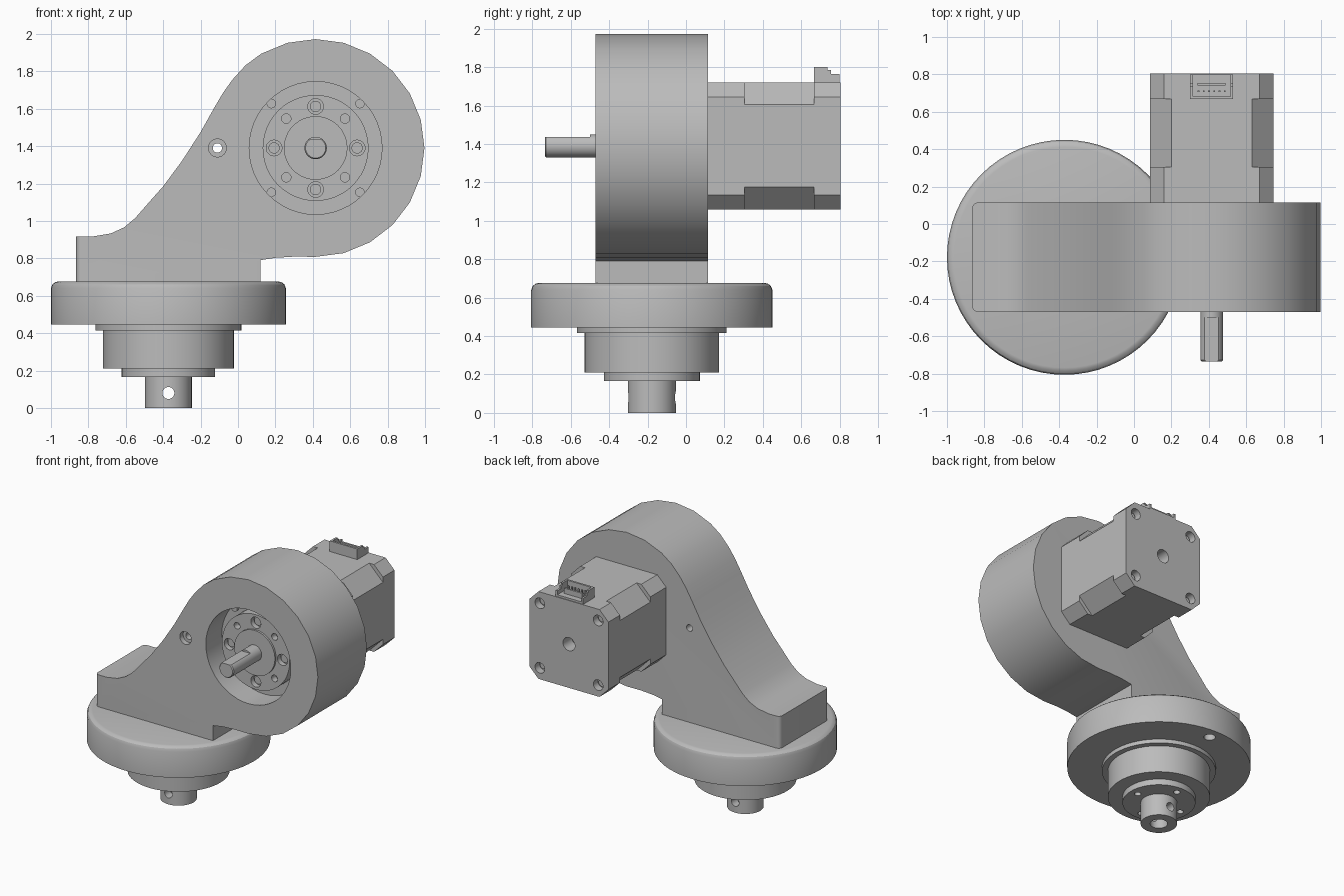
import bpy, bmesh
from math import radians, sin, cos, pi
from mathutils import Matrix, Vector

if "Cube" in bpy.data.objects:
    bpy.data.objects.remove(bpy.data.objects["Cube"], do_unlink=True)

grey = bpy.data.materials.new("light_grey")
grey.use_nodes = True
tone = (0.5, 0.5, 0.5, 1)
grey.diffuse_color = tone
grey.node_tree.nodes["Principled BSDF"].inputs["Base Color"].default_value = tone

CX, CZ = 0.415, 1.39      # drive axis, along y
BX, BY = -0.372, -0.178   # base axis, along z


def finish(name, bm):
    bmesh.ops.recalc_face_normals(bm, faces=bm.faces)
    mesh = bpy.data.meshes.new(name)
    bm.to_mesh(mesh)
    bm.free()
    mesh.materials.append(grey)
    ob = bpy.data.objects.new(name, mesh)
    bpy.context.collection.objects.link(ob)
    return ob


def lathe(name, profile, along_y=False, steps=64, at=None):
    """Turn (radius, height) points about the base or the drive axis."""
    bm = bmesh.new()
    vs = [bm.verts.new((r, 0, h)) for r, h in profile]
    edges = [bm.edges.new(p) for p in zip(vs, vs[1:])]
    bmesh.ops.spin(bm, geom=vs + edges, cent=(0, 0, 0), axis=(0, 0, 1),
                   angle=2 * pi, steps=steps)
    bmesh.ops.remove_doubles(bm, verts=bm.verts, dist=1e-5)
    if along_y:
        x, z = at or (CX, CZ)
        m = Matrix.Translation((x, 0, z)) @ Matrix.Rotation(radians(-90), 4, 'X')
    else:
        x, y = at or (BX, BY)
        m = Matrix.Translation((x, y, 0))
    bm.transform(m)
    return finish(name, bm)


def rod(name, r, a, b, along_y=False, at=None, steps=24):
    return lathe(name, [(0, a), (r, a), (r, b), (0, b)], along_y, steps, at)


def box(name, x0, x1, y0, y1, z0, z1):
    bm = bmesh.new()
    bmesh.ops.create_cube(bm, size=1)
    size = Vector((x1 - x0, y1 - y0, z1 - z0))
    mid = Vector((x0 + x1, y0 + y1, z0 + z1)) / 2
    bm.transform(Matrix.Translation(mid) @ Matrix.Diagonal(size).to_4x4())
    return finish(name, bm)


def prism(name, outline, y0, y1):
    """Extrude an x-z outline along y."""
    bm = bmesh.new()
    face = bm.faces.new([bm.verts.new((x, y0, z)) for x, z in outline])
    new = bmesh.ops.extrude_face_region(bm, geom=[face])["geom"]
    bmesh.ops.translate(bm, vec=(0, y1 - y0, 0),
                        verts=[v for v in new if isinstance(v, bmesh.types.BMVert)])
    return finish(name, bm)


def cut(ob, *cutters):
    bpy.context.view_layer.objects.active = ob
    for c in cutters:
        mod = ob.modifiers.new("cut", 'BOOLEAN')
        mod.operation, mod.solver, mod.object = 'DIFFERENCE', 'EXACT', c
        bpy.ops.object.modifier_apply(modifier=mod.name)
        bpy.data.objects.remove(c, do_unlink=True)


def around(radius, start, cx=CX, cz=CZ):
    return [(cx + radius * cos(radians(start + 90 * i)),
             cz + radius * sin(radians(start + 90 * i))) for i in range(4)]


# Turned base: flange, housing and output shaft
flange = lathe("base_flange", [(0, .445), (.628, .445), (.628, .64), (.62, .661),
                               (.606, .672), (.59, .676), (0, .676)])
cut(flange, rod("hole", .04, .3, .6, at=(BX, BY + .54)))
lathe("base_housing", [(0, .21), (.35, .21), (.35, .415), (.39, .415), (.39, .45), (0, .45)])
cap = rod("output_cap", .25, .165, .215, steps=48)
cut(cap, *[rod("hole", .023, .1, .2, at=p) for p in around(.19, 0, BX, BY)])
output = lathe("output_shaft", [(0, .13), (.06, .13), (.06, 0), (.125, 0), (.125, .17), (0, .17)],
               steps=48)
cut(output, rod("cross_hole", .032, -.4, .1, True, (BX, .08)))

# Curved arm with a round head
outline = [(.12, .67), (.12, .79), (.2, .803), (.3, .809)]
outline += [(CX + .582 * cos(radians(a)), CZ + .582 * sin(radians(a)))
            for a in range(-90, 130, 15)]
outline += [(.04, 1.832), (-.03, 1.755), (-.08, 1.685), (-.13, 1.6), (-.2, 1.475), (-.3, 1.32),
            (-.4, 1.185), (-.48, 1.095), (-.55, 1.015), (-.61, .965), (-.68, .933),
            (-.77, .918), (-.865, .918), (-.865, .67)]
arm = prism("arm", outline, -.47, .115)
bm = bmesh.new()
bm.from_mesh(arm.data)
corners = [e for e in bm.edges if all(v.co.x < -.86 for v in e.verts)
           and abs(e.verts[0].co.z - e.verts[1].co.z) > .1]
bmesh.ops.bevel(bm, geom=corners, offset=.03, segments=4, profile=.5, affect='EDGES')
bm.to_mesh(arm.data)
bm.free()
cut(arm, rod("recess", .355, -.6, -.28, True, steps=48),
    rod("pin_hole", .025, -.6, .3, True, (-.11, CZ)),
    rod("pin_bore", .048, -.6, -.43, True, (-.11, CZ)))

# Drive hub inside the recess
hub = lathe("drive_hub", [(0, -.27), (.283, -.27), (.283, -.38), (.17, -.38),
                          (.17, -.395), (0, -.395)], True, 48)
for p in around(.222, 0):
    cut(hub, rod("bore", .042, -.5, -.34, True, p))
    rod("hub_screw", .03, -.3, -.355, True, p)
cut(hub, *[rod("hole", .025, -.5, -.33, True, p) for p in around(.222, 45)])
for p in around(.335, 45):
    rod("mount_screw", .025, -.27, -.3, True, p)

# Drive shaft with a flat on top
shaft = lathe("drive_shaft", [(0, -.735), (.054, -.735), (.06, -.728), (.06, -.3), (0, -.3)],
              True, 32)
cut(shaft, box("flat", .3, .55, -.8, -.5, CZ + .046, 1.6))


# Motor: square body, corners cut deeper in the middle
def chamfered(name, c, y0, y1, h=.33):
    pts = []
    for sx, sz in ((1, 1), (-1, 1), (-1, -1), (1, -1)):
        pair = [(CX + sx * h, CZ + sz * (h - c)), (CX + sx * (h - c), CZ + sz * h)]
        pts += pair if sx * sz > 0 else pair[::-1]
    return prism(name, pts, y0, y1)


chamfered("motor_front_cap", .075, .11, .305)
chamfered("motor_core", .115, .305, .667)
rear = chamfered("motor_rear_cap", .075, .667, .805)
cut(rear, rod("rear_bore", .05, .7, .9, True),
    *[rod("screw_bore", .04, .75, .9, True, p) for p in around(.345, 45)])
for p in around(.345, 45):
    rod("motor_screw", .025, .74, .765, True, p)

# Plug socket on the motor
box("socket_floor", .30, .53, .667, .80, 1.70, 1.735)
box("socket_front_wall", .30, .53, .667, .682, 1.70, 1.80)
box("socket_back_wall", .34, .49, .74, .755, 1.70, 1.775)
for x in (.30, .515):
    box("socket_side", x, x + .015, .667, .738, 1.70, 1.80)
    box("socket_side_step", x, x + .015, .738, .755, 1.70, 1.785)
    box("socket_side_low", x, x + .015, .755, .80, 1.70, 1.765)
for i in range(6):
    x = .345 + i * .028
    box("socket_pin", x - .005, x + .005, .705, .715, 1.72, 1.775)

# Smooth round surfaces, keep hard edges
bpy.ops.object.select_all(action='DESELECT')
for ob in bpy.context.collection.objects:
    if ob.type == 'MESH':
        ob.select_set(True)
        bpy.context.view_layer.objects.active = ob
bpy.ops.object.shade_smooth_by_angle(angle=radians(30))
